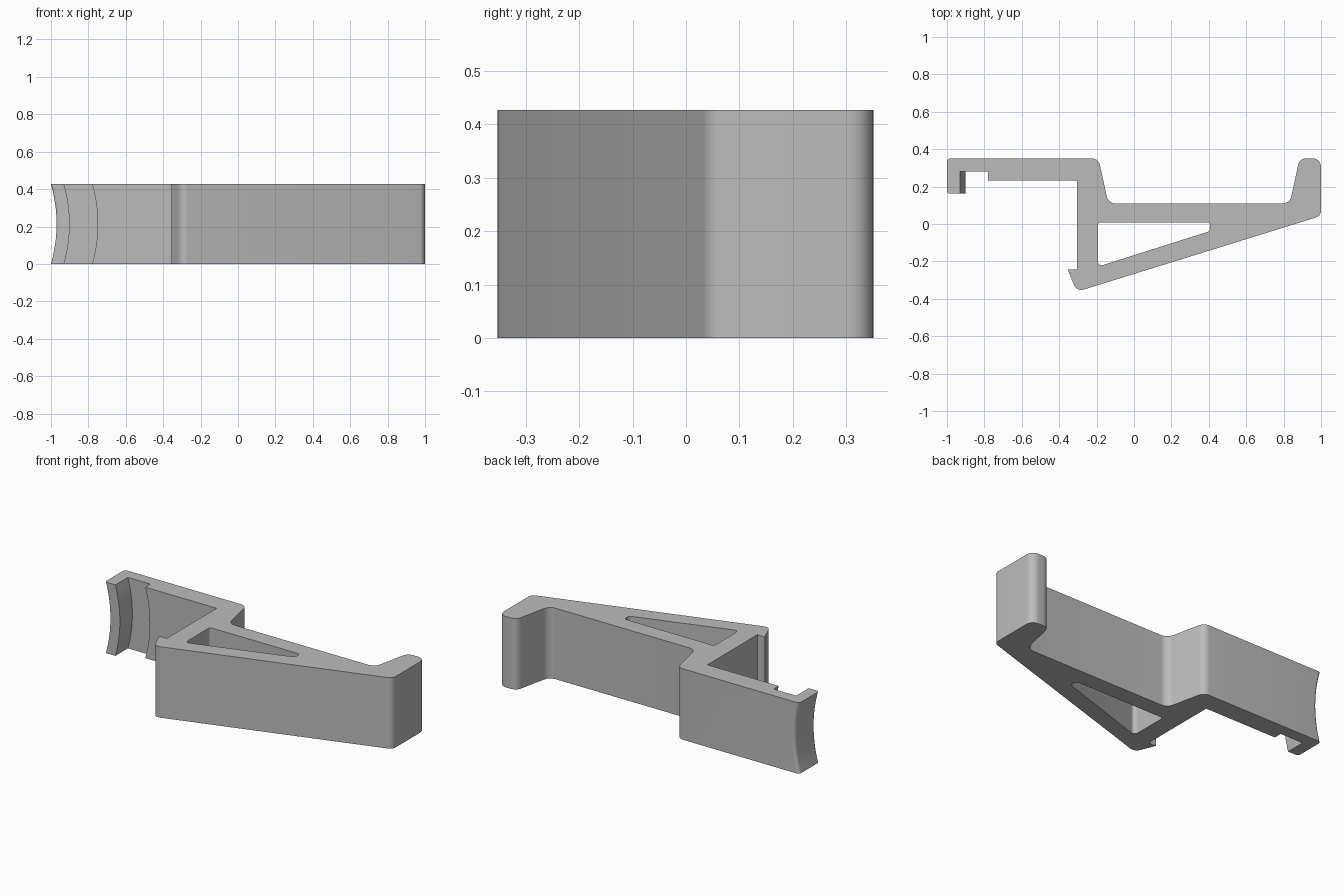
import bpy, bmesh, math
from mathutils import Vector

cube = bpy.data.objects.get("Cube")
if cube:
    bpy.data.objects.remove(cube)

HEIGHT = 0.427
LAYERS = 16
BOW = 0.03        # depth of the hollow in the clip end
BOW_LIMIT = -0.7  # everything left of this follows the hollow


def rounded(corners, steps=7):
    """Turn (x, y, radius) corners into an outline with filleted corners."""
    outline = []
    for i, (x, y, r) in enumerate(corners):
        p = Vector((x, y))
        if r == 0:
            outline.append(p)
            continue
        a = (Vector(corners[i - 1][:2]) - p).normalized()
        b = (Vector(corners[(i + 1) % len(corners)][:2]) - p).normalized()
        half = a.angle(b) / 2
        centre = p + (a + b).normalized() * (r / math.sin(half))
        start = p + a * (r / math.tan(half)) - centre
        end = p + b * (r / math.tan(half)) - centre
        for k in range(steps + 1):
            t = k / steps
            arm = start.lerp(end, t).normalized() if 0 < t < 1 else (start, end)[int(t)].normalized()
            outline.append(centre + arm * r)
    return outline


# Outer outline: clip hook, stepped arm, brace toe, sloped brace, end post, shelf
outer = rounded([
    (-1, 0.351, 0.02), (-1, 0.162, 0.015), (-0.93, 0.162, 0), (-0.93, 0.281, 0),
    (-0.78, 0.281, 0), (-0.78, 0.232, 0), (-0.305, 0.232, 0), (-0.305, -0.242, 0),
    (-0.355, -0.242, 0), (-0.306, -0.362, 0.04), (1, 0.043, 0.04),
    (1, 0.351, 0.045), (0.885, 0.351, 0.045), (0.833, 0.109, 0.05),
    (-0.137, 0.109, 0.05), (-0.19, 0.351, 0.045),
])

# Triangular opening in the brace
opening = rounded([
    (-0.193, 0.008, 0.015), (-0.193, -0.228, 0.02),
    (0.406, -0.038, 0.02), (0.406, 0.008, 0.015),
])

bm = bmesh.new()
caps = {0: [], LAYERS: []}
for outline in (outer, opening):
    rings = []
    for k in range(LAYERS + 1):
        t = k / LAYERS
        bow = BOW * (1 - (2 * t - 1) ** 2)
        rings.append([bm.verts.new((p.x + (bow if p.x < BOW_LIMIT else 0), p.y, t * HEIGHT))
                      for p in outline])
    # Walls
    for low, high in zip(rings, rings[1:]):
        for i in range(len(low)):
            bm.faces.new((low[i - 1], low[i], high[i], high[i - 1]))
    for k in caps:
        ring = rings[k]
        caps[k] += [bm.edges.get((ring[i - 1], ring[i])) for i in range(len(ring))]

# Top and bottom faces around the opening
for edges in caps.values():
    bmesh.ops.triangle_fill(bm, edges=edges, use_beauty=True)
bmesh.ops.recalc_face_normals(bm, faces=bm.faces[:])

mesh = bpy.data.meshes.new("bracket")
bm.to_mesh(mesh)
bm.free()
bracket = bpy.data.objects.new("bracket", mesh)
bpy.context.collection.objects.link(bracket)

# Plain grey plastic
grey = bpy.data.materials.new("plain grey")
grey.use_nodes = True
colour = (0.5, 0.5, 0.5, 1)
grey.diffuse_color = colour
grey.node_tree.nodes["Principled BSDF"].inputs["Base Color"].default_value = colour
mesh.materials.append(grey)

bpy.ops.object.select_all(action="DESELECT")
bracket.select_set(True)
bpy.context.view_layer.objects.active = bracket
bpy.ops.object.shade_smooth_by_angle(angle=math.radians(30))
